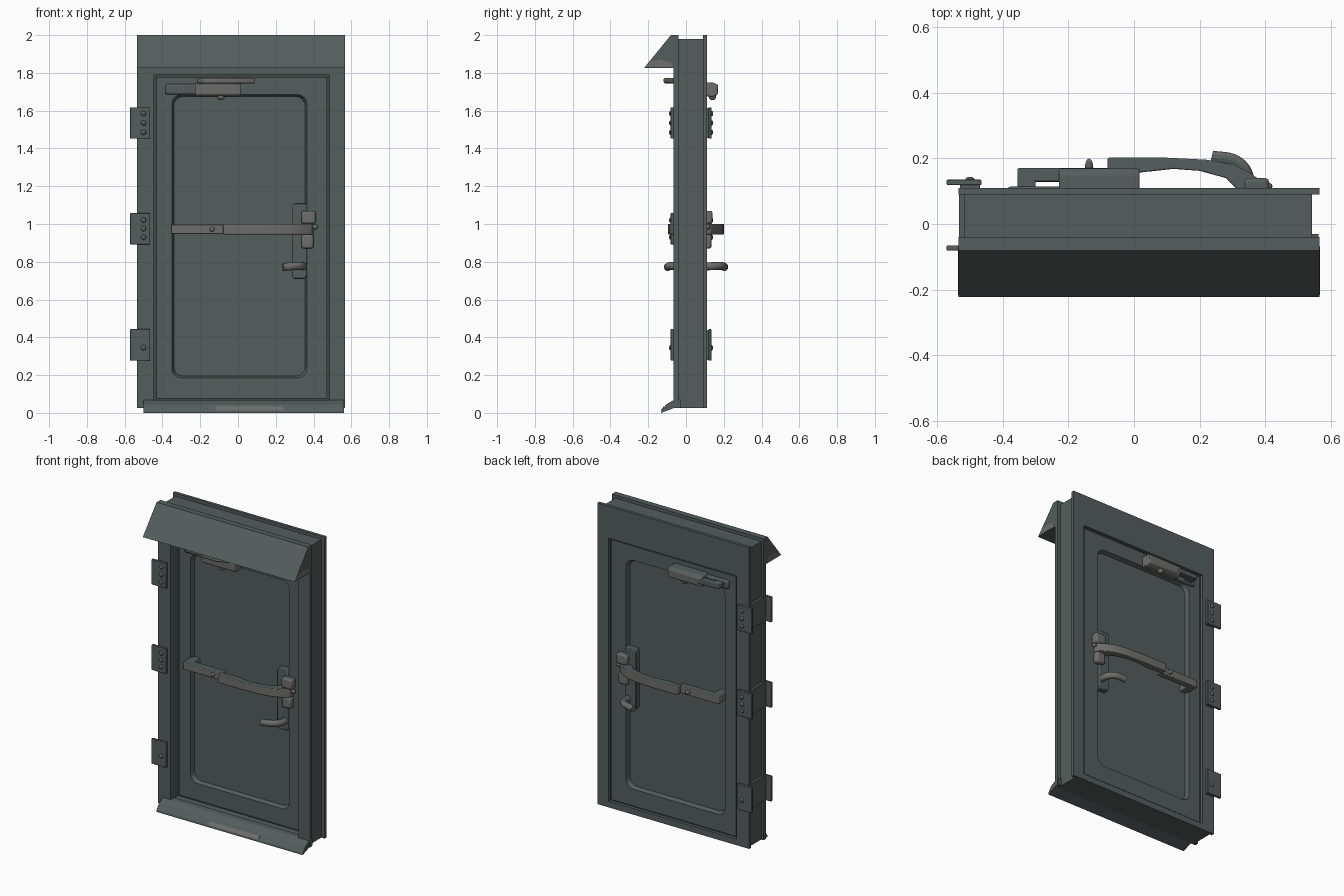
import bpy, bmesh, math
from mathutils import Vector

cube = bpy.data.objects.get("Cube")
if cube:
    bpy.data.objects.remove(cube)


def material(name, rgb):
    m = bpy.data.materials.new(name)
    m.use_nodes = True
    m.diffuse_color = (*rgb, 1)
    m.node_tree.nodes["Principled BSDF"].inputs["Base Color"].default_value = (*rgb, 1)
    return m


GREEN = material("green grey paint", (0.088, 0.112, 0.107))
DARK = material("dark seal", (0.05, 0.062, 0.06))
STEEL = material("worn steel", (0.155, 0.155, 0.15))


def paint_tops(me):
    """Steel hardware keeps its paint on faces that look up."""
    me.materials.append(GREEN)
    for p in me.polygons:
        p.material_index = int(p.normal.z > 0.8)


def smooth(ob):
    bpy.context.view_layer.objects.active = ob
    ob.select_set(True)
    bpy.ops.object.shade_smooth_by_angle()
    ob.select_set(False)


def finish(name, bm, mat, bevel=0.0):
    bmesh.ops.recalc_face_normals(bm, faces=bm.faces[:])
    me = bpy.data.meshes.new(name)
    bm.to_mesh(me)
    bm.free()
    ob = bpy.data.objects.new(name, me)
    bpy.context.collection.objects.link(ob)
    me.materials.append(mat)
    if mat == STEEL:
        paint_tops(me)
    if bevel:
        mod = ob.modifiers.new("soft edges", "BEVEL")
        mod.width, mod.segments = bevel, 2
        smooth(ob)


def prism(name, pts, axis, lo, hi, mat, bevel=0.0):
    """Extrude a 2D outline along an axis (0 = x, 1 = y, 2 = z)."""
    bm = bmesh.new()
    loops = []
    for d in (lo, hi):
        loop = []
        for p in pts:
            co = list(p)
            co.insert(axis, d)
            loop.append(bm.verts.new(co))
        bm.faces.new(loop)
        loops.append(loop)
    for i in range(len(pts)):
        j = (i + 1) % len(pts)
        bm.faces.new((loops[0][i], loops[0][j], loops[1][j], loops[1][i]))
    finish(name, bm, mat, bevel)


def box(name, x, y, z, mat, bevel=0.0):
    prism(name, [(x[0], y[0]), (x[1], y[0]), (x[1], y[1]), (x[0], y[1])], 2, z[0], z[1], mat, bevel)


def rounded(rect, r, n=4):
    x0, x1, z0, z1 = rect
    out = []
    for k, (cx, cz) in enumerate([(x1 - r, z1 - r), (x0 + r, z1 - r), (x0 + r, z0 + r), (x1 - r, z0 + r)]):
        for i in range(n + 1):
            a = math.pi / 2 * (k + i / n)
            out.append((cx + r * math.cos(a), cz + r * math.sin(a)))
    return out


def ring(name, outer, inner, y0, y1, mat, r=0.0005, slope=0.0):
    """Rectangular surround with a (rounded) opening that narrows by slope towards y1."""
    x0, x1, z0, z1 = inner
    floor = (x0 + slope, x1 - slope, z0 + slope, z1 - slope)
    bm = bmesh.new()
    outlines = [(outer, 0.0005, y0), (outer, 0.0005, y1), (floor, r, y1), (inner, r, y0)]
    loops = [[bm.verts.new((x, y, z)) for x, z in rounded(rect, rad)] for rect, rad, y in outlines]
    n = len(loops[0])
    for a in range(4):
        A, B = loops[a], loops[(a + 1) % 4]
        for i in range(n):
            j = (i + 1) % n
            bm.faces.new((A[i], A[j], B[j], B[i]))
    finish(name, bm, mat)


def stud(name, x, y, z, radius, depth, mat):
    bm = bmesh.new()
    bmesh.ops.create_uvsphere(bm, u_segments=12, v_segments=8, radius=1)
    for v in bm.verts:
        v.co = Vector((x, y, z)) + Vector((v.co.x * radius, v.co.y * depth, v.co.z * radius))
    for f in bm.faces:
        f.smooth = True
    finish(name, bm, mat)


def tube(name, pts, radius, mat):
    cu = bpy.data.curves.new(name, "CURVE")
    cu.dimensions = "3D"
    cu.bevel_depth, cu.bevel_resolution, cu.use_fill_caps = radius, 4, True
    sp = cu.splines.new("BEZIER")
    sp.bezier_points.add(len(pts) - 1)
    for bp, p in zip(sp.bezier_points, pts):
        bp.co = p
        bp.handle_left_type = bp.handle_right_type = "AUTO"
    sp.resolution_u = 6
    ob = bpy.data.objects.new(name, cu)
    bpy.context.collection.objects.link(ob)
    cu.materials.append(mat)
    bpy.context.view_layer.objects.active = ob
    ob.select_set(True)
    bpy.ops.object.convert(target="MESH")
    ob = bpy.context.object
    paint_tops(ob.data)
    smooth(ob)


# Frame: two flanges around a narrower core
opening = (-0.445, 0.485, 0.065, 1.79)
flange = (-0.535, 0.566, 0.025, 2.0)
ring("front_flange", flange, opening, -0.065, -0.04, GREEN)
ring("frame_core", (-0.518, 0.542, 0.025, 1.98), opening, -0.04, 0.09, GREEN)
ring("back_flange", flange, opening, 0.09, 0.11, GREEN)

# Door leaf with a deep recessed panel on both faces
leaf = (-0.432, 0.472, 0.075, 1.778)
panel = (-0.35, 0.365, 0.185, 1.685)
box("door_core", leaf[:2], (0.035, 0.071), leaf[2:], GREEN)
ring("door_front_border", leaf, panel, 0.008, 0.035, GREEN, 0.05, 0.01)
ring("door_back_border", leaf, panel, 0.098, 0.071, GREEN, 0.05, 0.01)
ring("door_seal", opening, leaf, 0.016, 0.09, DARK)

# Rain canopy and sill
prism("canopy", [(-0.222, 1.826), (-0.08, 2.0), (-0.045, 2.0), (-0.045, 1.826)], 0, -0.535, 0.566, GREEN)
for x in (-0.535, 0.566):
    prism("canopy_end_wear", [(-0.217, 1.83), (-0.19, 1.862), (-0.14, 1.87), (-0.08, 1.86), (-0.068, 1.83)],
          0, x - 0.001, x + 0.001, STEEL)
prism("sill", [(-0.132, 0.0), (-0.13, 0.012), (-0.105, 0.045), (-0.065, 0.068), (-0.03, 0.07),
               (-0.03, 0.025), (-0.065, 0.025)], 0, -0.5, 0.562, GREEN)
prism("sill_wear", [(-0.133, 0.012), (-0.132, 0.016), (-0.117, 0.034), (-0.115, 0.028)],
      0, -0.12, 0.24, STEEL)

# Hinges: leaf plates with rivets on both faces of the frame, joined by a strap at the side
for z, rivets in ((1.535, (-0.05, 0, 0.05)), (0.975, (-0.045, 0, 0.045)), (0.36, (-0.015,))):
    box("hinge_strap", (-0.534, -0.515), (-0.04, 0.09), (z - 0.08, z + 0.08), GREEN)
    for face, d, thick in ((-0.065, -1, 0.016), (0.11, 1, 0.025)):
        outer = face + d * thick
        box("hinge_leaf", (-0.571, -0.465), (outer - d * 0.016, outer), (z - 0.083, z + 0.083), GREEN, 0.003)
        box("hinge_spacer", (-0.53, -0.47), (face, outer - d * 0.008), (z - 0.08, z + 0.08), GREEN)
        for dz in rivets:
            stud("hinge_rivet", -0.5, outer, z + dz, 0.014, 0.009, GREEN)

# Hardware, mirrored through the middle of the door leaf
for side in ("back", "front"):
    def m(y):
        return y if side == "back" else 0.106 - y

    # lock plate and case
    plate = [(0.295, 0.71), (0.355, 0.71), (0.365, 0.73), (0.365, 1.11), (0.295, 1.11), (0.285, 1.09), (0.285, 0.73)]
    prism(side + "_lock_plate", plate, 1, m(0.07), m(0.11), GREEN, 0.005)
    box(side + "_lock_upper_case", (0.335, 0.412), (m(0.09), m(0.14)), (1.0, 1.07), STEEL, 0.012)
    box(side + "_lock_lower_case", (0.335, 0.4), (m(0.09), m(0.135)), (0.87, 0.945), STEEL, 0.012)
    stud(side + "_lock_latch", 0.408, m(0.115), 0.985, 0.014, 0.012, STEEL)
    # lever
    tube(side + "_lever", [(0.345, m(0.09), 0.775), (0.342, m(0.15), 0.777), (0.312, m(0.187), 0.778),
                           (0.238, m(0.203), 0.772)], 0.021, STEEL)
    # push bar
    box(side + "_bar_bracket", (-0.355, -0.3), (m(0.06), m(0.15)), (0.947, 0.998), STEEL, 0.004)
    box(side + "_bar_fixed_half", (-0.355, -0.07), (m(0.128), m(0.17)), (0.947, 0.998), STEEL, 0.004)
    arm = [(-0.08, 0.165), (-0.08, 0.202), (0.1, 0.202), (0.22, 0.196), (0.3, 0.182), (0.35, 0.158), (0.39, 0.13),
           (0.4, 0.1), (0.32, 0.1), (0.28, 0.14), (0.2, 0.162), (0.12, 0.168), (0.02, 0.157)]
    prism(side + "_bar_swing_arm", [(x, m(y)) for x, y in arm], 2, 0.945, 1.0, STEEL, 0.004)
    stud(side + "_bar_button", -0.137, m(0.17), 0.972, 0.013, 0.03 if side == "back" else 0.012, STEEL)
    # closer
    box(side + "_closer_plate", (-0.385, -0.2), (m(0.09), m(0.115)), (1.685, 1.74), GREEN, 0.01)
    body = [(0.09, 1.68), (0.09, 1.75), (0.15, 1.748), (0.17, 1.735), (0.168, 1.685), (0.14, 1.672)]
    prism(side + "_closer_body", [(m(y), z) for y, z in body], 0, -0.228, 0.017, STEEL, 0.006)
    stud(side + "_closer_screw", -0.09, m(0.14), 1.675, 0.02, 0.02, STEEL)

# Closer arms: the back one folds along the door, the front one reaches out to the frame
box("back_closer_arm", (-0.355, -0.2), (0.13, 0.17), (1.7, 1.73), GREEN, 0.004)
box("back_closer_elbow", (-0.355, -0.3), (0.09, 0.17), (1.7, 1.73), GREEN, 0.004)
prism("front_closer_arm", [(-0.22, -0.05), (-0.18, -0.115), (-0.08, -0.118), (0.09, -0.05), (0.09, -0.025), (-0.1, -0.03)],
      2, 1.745, 1.772, STEEL, 0.006)
